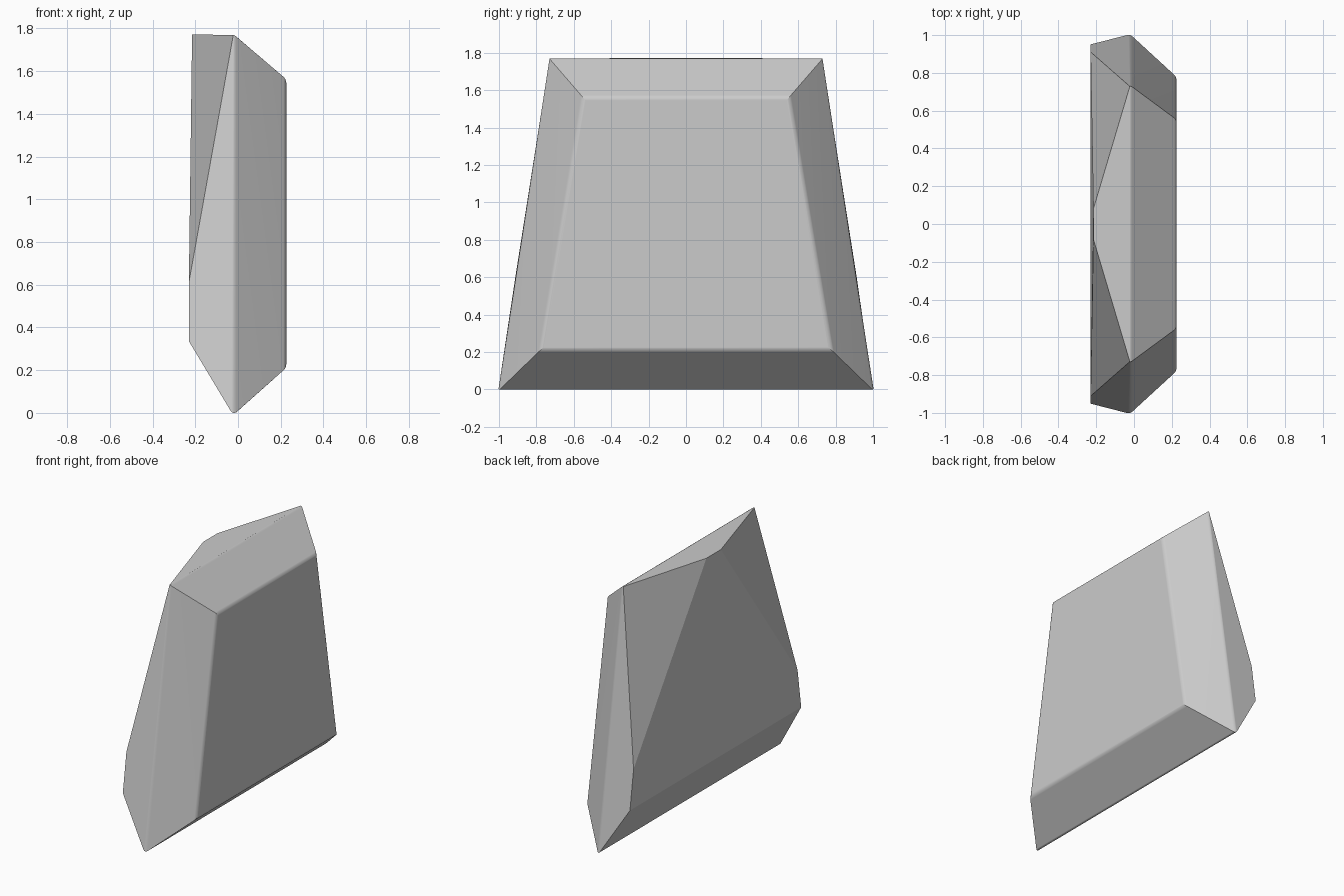
import bpy, bmesh

cube = bpy.data.objects.get("Cube")
if cube:
    bpy.data.objects.remove(cube, do_unlink=True)

# Half outlines (x, y, z); each point is mirrored across y
RIM_X, FACE_X = -0.02, 0.226
rim = [(RIM_X, 1.004, -0.008), (RIM_X, 0.733, 1.772)]
face = [(FACE_X, 0.778, 0.21), (FACE_X, 0.552, 1.562)]
back = [(-0.23, 0.951, 0.335), (-0.23, 0.911, 0.61), (-0.215, 0.08, 1.772)]

# Faceted slab wrapped around the outlines
bm = bmesh.new()
for x, y, z in rim + face + back:
    for side in (1, -1):
        bm.verts.new((x, side * y, z))
bmesh.ops.convex_hull(bm, input=bm.verts[:])
bmesh.ops.dissolve_limit(bm, angle_limit=0.05, verts=bm.verts[:], edges=bm.edges[:])

# Soften the rim and the border of the flat face
soft = [e for e in bm.edges
        if any(all(abs(v.co.x - x) < 0.001 for v in e.verts) for x in (RIM_X, FACE_X))]
bmesh.ops.bevel(bm, geom=soft, offset=0.017, offset_type='OFFSET',
                segments=6, profile=0.5, affect='EDGES', clamp_overlap=True)
bmesh.ops.recalc_face_normals(bm, faces=bm.faces[:])

# Rest on the ground
low = min(v.co.z for v in bm.verts)
bmesh.ops.translate(bm, verts=bm.verts[:], vec=(0, 0, -low))

mesh = bpy.data.meshes.new("slab")
bm.to_mesh(mesh)
bm.free()
slab = bpy.data.objects.new("slab", mesh)
bpy.context.collection.objects.link(slab)

# Plain grey material
grey = bpy.data.materials.new("light grey")
grey.use_nodes = True
color = (0.6, 0.6, 0.6, 1)
grey.diffuse_color = color
grey.node_tree.nodes["Principled BSDF"].inputs["Base Color"].default_value = color
mesh.materials.append(grey)

# Smooth only the rounded edges, keeping large planes flat
bpy.ops.object.select_all(action='DESELECT')
slab.select_set(True)
bpy.context.view_layer.objects.active = slab
bpy.ops.object.shade_smooth_by_angle(angle=0.31)
weighted = slab.modifiers.new("flat planes", 'WEIGHTED_NORMAL')
weighted.keep_sharp = True
